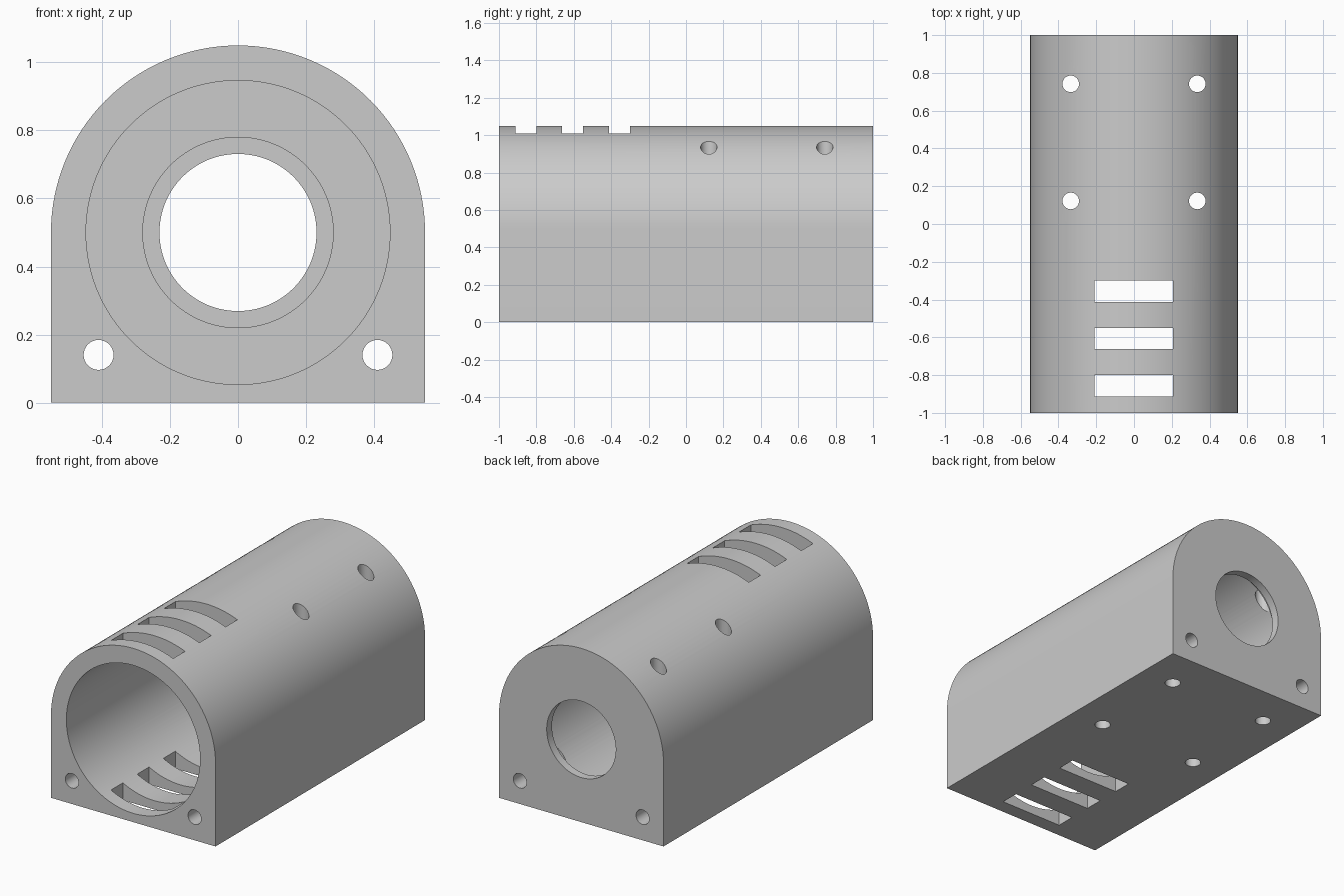
import bpy, bmesh, math
from mathutils import Matrix, Vector

if "Cube" in bpy.data.objects:
    bpy.data.objects.remove(bpy.data.objects["Cube"], do_unlink=True)

AXIS_Z = 0.5      # height of the bore axis
HALF_W = 0.55

grey = bpy.data.materials.new("plain grey")
grey.use_nodes = True
grey.diffuse_color = (0.6, 0.6, 0.6, 1)
grey.node_tree.nodes["Principled BSDF"].inputs["Base Color"].default_value = grey.diffuse_color


def add_object(name, bm):
    bmesh.ops.recalc_face_normals(bm, faces=bm.faces)
    mesh = bpy.data.meshes.new(name)
    bm.to_mesh(mesh)
    bm.free()
    mesh.materials.append(grey)
    obj = bpy.data.objects.new(name, mesh)
    bpy.context.collection.objects.link(obj)
    return obj


def cylinder(name, radius, start, end, sides):
    start, end = Vector(start), Vector(end)
    turn = (end - start).to_track_quat("Z", "Y").to_matrix().to_4x4()
    bm = bmesh.new()
    bmesh.ops.create_cone(bm, cap_ends=True, segments=sides, radius1=radius, radius2=radius,
                          depth=(end - start).length,
                          matrix=Matrix.Translation((start + end) / 2) @ turn)
    return add_object(name, bm)


def box(name, size, centre):
    bm = bmesh.new()
    bmesh.ops.create_cube(bm, size=1, matrix=Matrix.Translation(centre) @ Matrix.Diagonal((*size, 1)))
    return add_object(name, bm)


# Housing: arched profile extruded along y
steps = 64
profile = [(-HALF_W, 0), (HALF_W, 0)]
for i in range(steps + 1):
    a = math.pi * i / steps
    profile.append((HALF_W * math.cos(a), AXIS_Z + HALF_W * math.sin(a)))
bm = bmesh.new()
face = bm.faces.new([bm.verts.new((x, -1, z)) for x, z in profile])
extruded = bmesh.ops.extrude_face_region(bm, geom=[face], use_keep_orig=True)
new_verts = [g for g in extruded["geom"] if isinstance(g, bmesh.types.BMVert)]
bmesh.ops.translate(bm, verts=new_verts, vec=(0, 2, 0))
housing = add_object("housing", bm)

# Stepped bore: main chamber, bearing seat and rear opening
cutters = []
for name, radius, end in (("chamber_cutter", 0.447, 0.9),
                          ("seat_cutter", 0.28, 0.95),
                          ("opening_cutter", 0.231, 1.1)):
    cutters.append(cylinder(name, radius, (0, -1.1, AXIS_Z), (0, end, AXIS_Z), 128))

# Screw holes: lengthwise in the lower corners, vertical near the back
for side in (-1, 1):
    x = side * 0.41
    cutters.append(cylinder("long_hole_cutter", 0.044, (x, -1.1, 0.14), (x, 1.1, 0.14), 32))
    for y in (0.122, 0.742):
        x = side * 0.335
        cutters.append(cylinder("vertical_hole_cutter", 0.044, (x, y, -0.1), (x, y, 1.2), 32))

# Vent slots through top and bottom
for i in range(3):
    cutters.append(box("slot_cutter", (0.415, 0.113, 1.4), (-0.002, -0.856 + 0.25 * i, 0.5)))

# Cut everything out of the housing
bpy.context.view_layer.objects.active = housing
housing.select_set(True)
for cutter in cutters:
    mod = housing.modifiers.new("cut", "BOOLEAN")
    mod.operation = "DIFFERENCE"
    mod.solver = "EXACT"
    mod.object = cutter
    bpy.ops.object.modifier_apply(modifier=mod.name)
for cutter in cutters:
    bpy.data.objects.remove(cutter, do_unlink=True)

bpy.ops.object.shade_smooth_by_angle(angle=math.radians(30))
